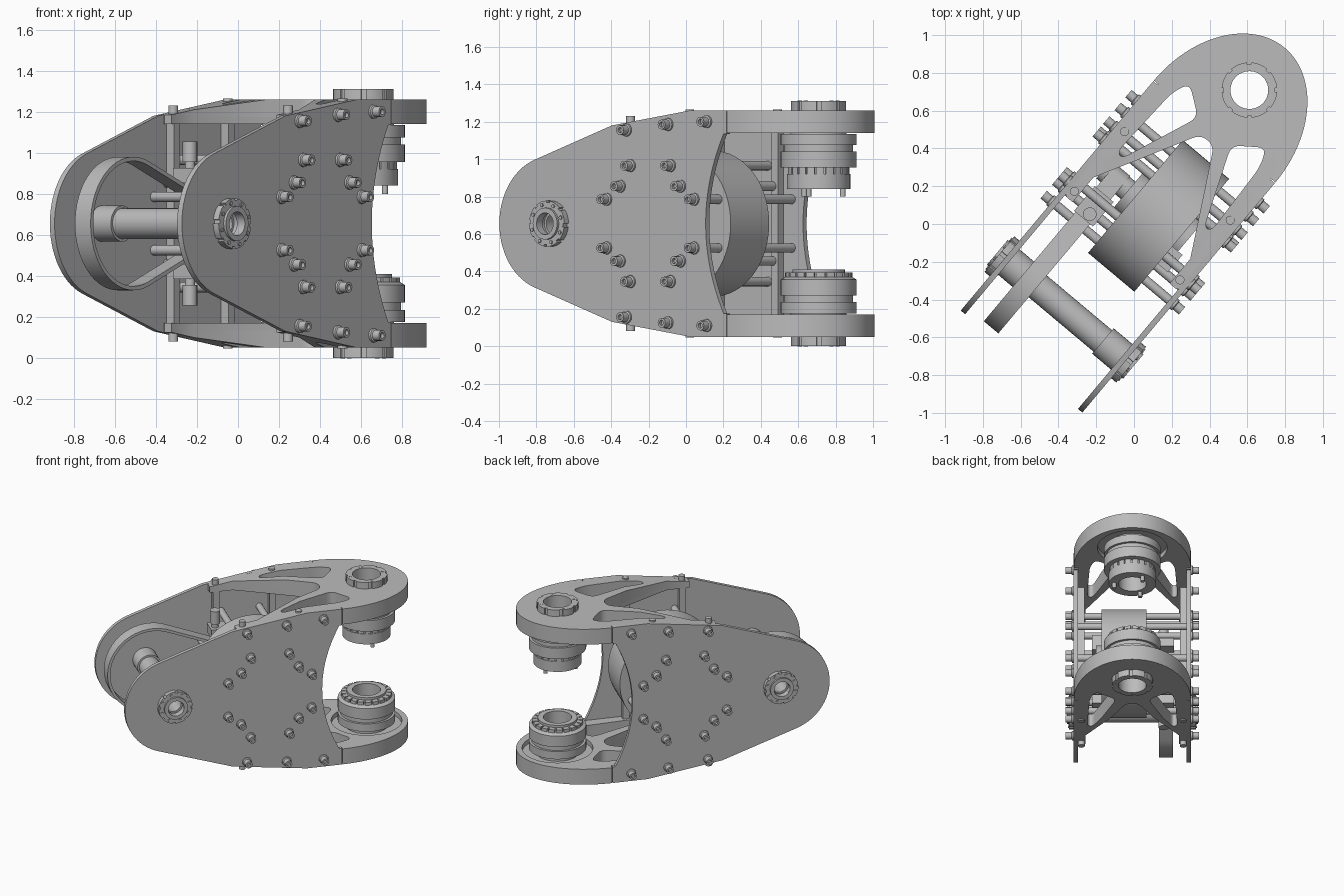
import bpy, bmesh, math
from math import sin, cos, pi
from mathutils import Matrix, Vector

if "Cube" in bpy.data.objects:
    bpy.data.objects.remove(bpy.data.objects["Cube"])

grey = bpy.data.materials.new("machined grey")
grey.use_nodes = True
grey.diffuse_color = (0.5, 0.5, 0.5, 1)
grey.node_tree.nodes["Principled BSDF"].inputs["Base Color"].default_value = (0.5, 0.5, 0.5, 1)

MID = 0.655            # height of the symmetry plane
HINGE = 0.936          # hinge axis along the arm
HUB = -0.58            # shaft axis along the arm
DRUM = 0.117           # motor axis along the arm
ROOT = Matrix.Translation((0.009, -0.008, MID)) @ Matrix.Rotation(math.radians(50), 4, 'Z')


def side(s):
    """Shapes drawn in the (along, up) plane and raised outwards to the left or right."""
    return Matrix(((1, 0, 0, 0), (0, 0, s, 0), (0, 1, 0, 0), (0, 0, 0, 1)))


def level(s):
    """Shapes drawn in the (along, across) plane and raised towards the top or bottom."""
    return Matrix.Diagonal((1, 1, s, 1))


def finish(name, bm, frame):
    bmesh.ops.transform(bm, matrix=ROOT @ frame, verts=bm.verts)
    bmesh.ops.recalc_face_normals(bm, faces=bm.faces)
    for f in bm.faces:
        f.smooth = True
    for e in bm.edges:
        e.smooth = len(e.link_faces) == 2 and e.calc_face_angle(0) < 0.6
    mesh = bpy.data.meshes.new(name)
    bm.to_mesh(mesh)
    bm.free()
    mesh.materials.append(grey)
    obj = bpy.data.objects.new(name, mesh)
    bpy.context.collection.objects.link(obj)


def lathe(name, profile, frame, center=(0, 0), seg=32):
    bm = bmesh.new()
    vs = [bm.verts.new((r, 0, h)) for r, h in profile]
    edges = [bm.edges.new((vs[i - 1], vs[i])) for i in range(len(vs))
             if not (profile[i][0] == 0 and profile[i - 1][0] == 0)]
    bmesh.ops.spin(bm, geom=vs + edges, cent=(0, 0, 0), axis=(0, 0, 1),
                   angle=2 * pi, steps=seg)
    bmesh.ops.remove_doubles(bm, verts=bm.verts, dist=1e-5)
    bmesh.ops.translate(bm, vec=(*center, 0), verts=bm.verts)
    finish(name, bm, frame)


def tube(name, r, h0, h1, frame, center=(0, 0), bore=0, seg=32):
    lathe(name, [(bore, h0), (r, h0), (r, h1), (bore, h1)], frame, center, seg)


def slab(name, loops, h0, h1, frame, shape=None):
    """Raise a flat outline with holes from h0 to h1."""
    cu = bpy.data.curves.new(name, 'CURVE')
    cu.dimensions = '2D'
    cu.fill_mode = 'BOTH'
    cu.extrude = (h1 - h0) / 2
    for loop in loops:
        sp = cu.splines.new('POLY')
        sp.points.add(len(loop) - 1)
        for p, (a, b) in zip(sp.points, loop):
            p.co = (a, b, 0, 1)
        sp.use_cyclic_u = True
    tmp = bpy.data.objects.new(name, cu)
    bpy.context.collection.objects.link(tmp)
    bpy.context.view_layer.update()
    mesh = bpy.data.meshes.new_from_object(tmp.evaluated_get(bpy.context.evaluated_depsgraph_get()))
    bm = bmesh.new()
    bm.from_mesh(mesh)
    bpy.data.objects.remove(tmp)
    bpy.data.curves.remove(cu)
    bpy.data.meshes.remove(mesh)
    bmesh.ops.remove_doubles(bm, verts=bm.verts, dist=1e-5)
    bmesh.ops.translate(bm, vec=(0, 0, (h0 + h1) / 2), verts=bm.verts)
    if shape:
        shape(bm)
    finish(name, bm, frame)


def box(name, lo, hi, frame=Matrix()):
    slab(name, [[lo[:2], (hi[0], lo[1]), hi[:2], (lo[0], hi[1])]], lo[2], hi[2], frame)


def circle(r, c=(0, 0), n=40):
    return [(c[0] + r * cos(2 * pi * i / n), c[1] + r * sin(2 * pi * i / n)) for i in range(n)]


def notched(r, depth, n, c):
    """Round outline with n square notches."""
    pts = []
    for i in range(n):
        for k, rr in ((0, r), (.2, r), (.4, r), (.6, r), (.8, r), (.8, r - depth), (1, r - depth)):
            a = 2 * pi * (i + k) / n
            pts.append((c[0] + rr * cos(a), c[1] + rr * sin(a)))
    return pts


def rounded(pts, r, seg=5):
    """Round every corner of a polygon with a short curve."""
    out = []
    for i, p in enumerate(pts):
        p, a, b = Vector(p), Vector(pts[i - 1]), Vector(pts[(i + 1) % len(pts)])
        s = p + (a - p).normalized() * min(r, (a - p).length * .45)
        e = p + (b - p).normalized() * min(r, (b - p).length * .45)
        for k in range(seg + 1):
            t = k / seg
            out.append(tuple(s * (1 - t) ** 2 + p * 2 * t * (1 - t) + e * t * t))
    return out


def flip(pts):
    return [(a, -b) for a, b in pts]


# side plates: round nose, sloping edges, hollowed rear edge
half = [(.645, .48), (.645, .605), (.39, .605), (-.155, .525)]
nose = [(HUB + .36 * cos(a), .36 * sin(a)) for a in
        [math.radians(108 + 144 * i / 28) for i in range(29)]]
rear = [(.5 + .125 * (i / 12) ** 2, .48 * i / 12) for i in range(-12, 13)]
plate = half + nose + flip(half)[::-1] + rear
ring = [(DRUM + i * a, j * b) for a, b in ((.14, .31), (.21, .2), (.305, .13))
        for i in (-1, 1) for j in (-1, 1)]
edge_row = [(a, j * b) for a, b in ((-.05, .5), (.24, .53), (.51, .545)) for j in (-1, 1)]
bolt = [(0, .42), (.034, .42), (.034, .432), (.026, .436), (.026, .478),
        (.014, .478), (.014, .46), (0, .46)]
for s, word in ((1, "left"), (-1, "right")):
    f = side(s)
    slab(word + "_side_plate", [plate, circle(.07, (HUB, 0))], .39, .42, f)
    slab(word + "_shaft_flange", [notched(.123, .01, 8, (HUB, 0)), circle(.058, (HUB, 0))], .42, .455, f)
    tube(word + "_flange_lip", .085, .455, .47, f, (HUB, 0), .058)
    tube(word + "_shaft_collar", .088, .26, .39, f, (HUB, 0), .058)
    for i in range(8):
        a = pi * (i + .4) / 4
        tube(word + "_flange_screw", .01, .455, .462, f,
             (HUB + .104 * cos(a), .104 * sin(a)), seg=8)
    for c in ring + edge_row:
        lathe(word + "_bolt", bolt, f, c, 16)
    for c in ring:
        tube(word + "_standoff_rod", .025, .1 if s > 0 else .22, .39, f, c, seg=16)

# shaft between the side plates
tube("shaft", .075, -.39, .39, side(1), (HUB, 0), .058)

# hinge brackets: trussed plates with a rounded end
dome = [(.65 + .578 * cos(a), .42 * sin(a)) for a in [pi * (i / 48 - .5) for i in range(49)]]
legs = [(.65, .39), (-.11, .39), (-.12, .38), (-.12, .335), (.05, .335)]
crotch = rounded([(.05, .335), (.59, .045), (.59, -.045), (.05, -.335)], .05)[6:-6]
outline = dome + legs + crotch + flip(legs)[::-1]
window = rounded([(.66, .305), (.76, .265), (.65, .115), (.225, .285), (.24, .325)], .05)


def slope(bm):
    """Taper the outer face down towards the nose."""
    bmesh.ops.bisect_plane(bm, geom=bm.verts[:] + bm.edges[:] + bm.faces[:],
                           plane_co=(.39, 0, 0), plane_no=(1, 0, 0))
    for v in bm.verts:
        if v.co.z > .6 and v.co.x < .39:
            v.co.z = .605 - (.39 - v.co.x) * .147


axis = (HINGE, 0)
for s, word in ((1, "upper"), (-1, "lower")):
    f = level(s)
    slab(word + "_hinge_bracket", [outline, window, flip(window), circle(.1, axis)], .52, .605, f, slope)
    slab(word + "_hinge_bracket_rim", [outline, window, flip(window), circle(.25, axis, 56)], .485, .52, f)
    slab(word + "_hinge_flange", [notched(.147, .01, 8, axis), circle(.1, axis)], .605, .655, f)
    for i in range(4):
        a = pi * i / 2 + .1
        tube(word + "_hinge_screw", .011, .5, .657, f,
             (HINGE + .122 * cos(a), .122 * sin(a)), seg=10)
    for u in (-.07, .343):
        for v in (-.365, .365):
            tube(word + "_post_screw", .024, .5, .575 + max(u, 0) * .1, f, (u, v), seg=12)

# stacked bearings on the hinge axis
base = [(.1, .52), (.15, .52), (.15, .48), (.203, .48), (.203, .42), (.185, .42),
        (.185, .385), (.203, .385), (.203, .3)]
lathe("upper_bearing", base + [(.15, .3), (.15, .265), (.17, .265), (.17, .185), (.1, .185)],
      level(1), axis, 48)
lathe("lower_bearing", base + [(.18, .285), (.14, .285), (.14, .245), (.1, .245)],
      level(-1), axis, 48)
slab("upper_bearing_teeth", [notched(.165, .015, 20, axis), circle(.12, axis)], .265, .3, level(1))
slab("lower_bearing_teeth", [notched(.18, .03, 20, axis), circle(.12, axis)], .262, .29, level(-1))
for i in range(3):
    a = 2 * pi * i / 3 + .6
    tube("bearing_pin", .015, .145, .2, level(1),
         (HINGE + .13 * cos(a), .13 * sin(a)), seg=12)

# square posts joining the two hinge brackets
for u in (-.07, .343):
    for v in (-.365, .365):
        box("post", (u - .023, v - .023, -.485), (u + .023, v + .023, .485))

# motor drum with end bosses
lathe("motor_drum", [(0, -.26), (.13, -.26), (.13, -.22), (.39, -.22), (.39, .1),
                     (.13, .1), (.13, .15), (.06, .15), (.06, .32), (0, .32)],
      side(1), (DRUM, 0), 64)

# drive belt wrapped around the motor pulley and the shaft


def belt_loop(shrink):
    big, small = .325 - shrink, .065 - shrink
    t = math.acos((big - small) / (DRUM - HUB))
    pts = []
    for c, r, a0, a1, n in ((HUB, big, t, 2 * pi - t, 40), (DRUM, small, -t, t, 12)):
        for i in range(n + 1):
            a = a0 + (a1 - a0) * i / n
            pts.append((c + r * cos(a), r * sin(a)))
    return pts


slab("drive_belt", [belt_loop(0), belt_loop(.02)], .19, .29, side(1))

# belt tensioners and cable connector beside the drum
for s in (-1, 1):
    f = level(s)
    box("tensioner_block", (-.15, .17, .2), (.02, .3, .27), f)
    tube("tensioner_screw", .025, .25, .38, f, (-.11, .225), seg=16)
    tube("tensioner_cap", .036, .3, .4, f, (-.11, .225), seg=16)
    box("connector", (-.08, -.29, .16), (.04, -.22, .28), f)
